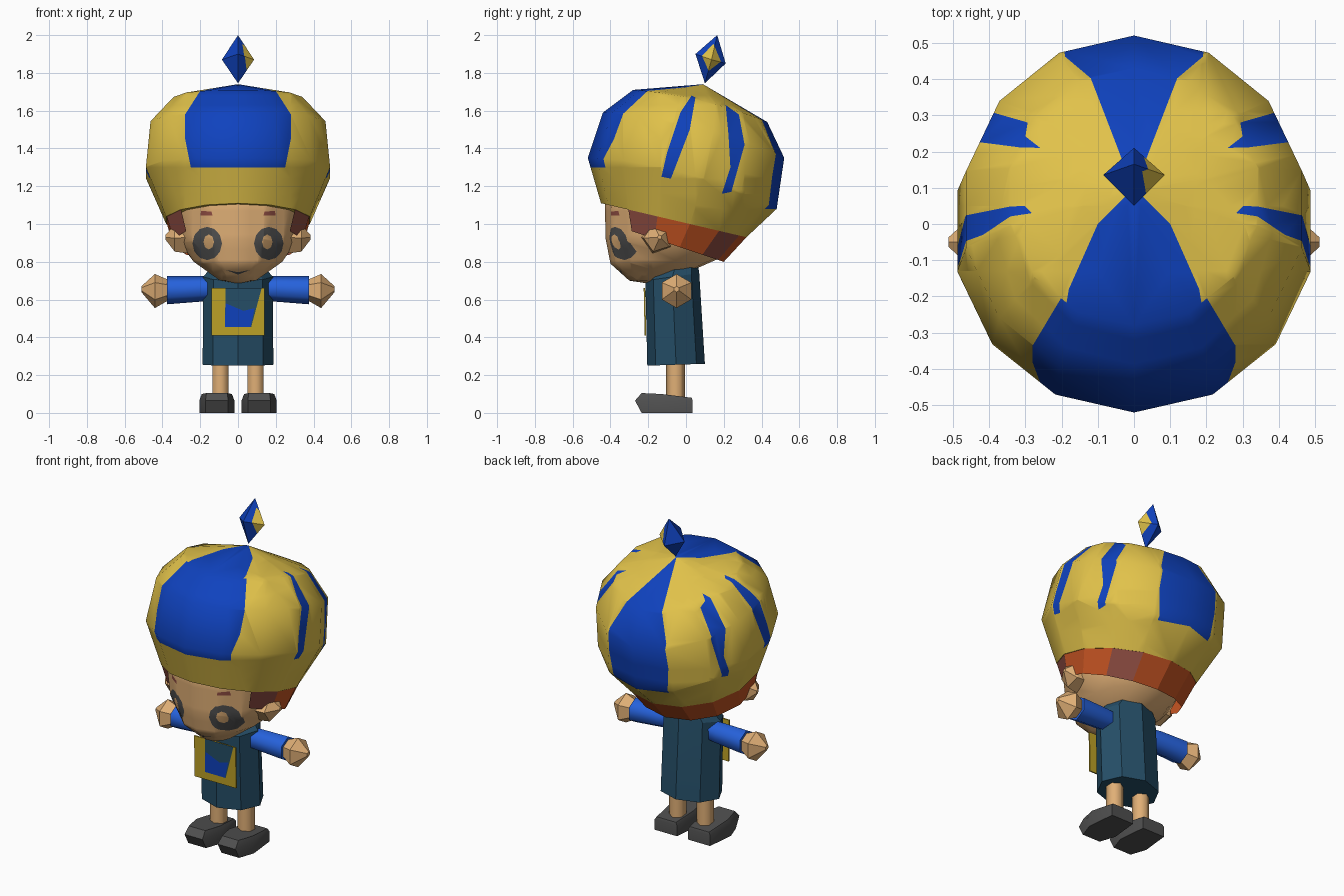
import bpy, bmesh, math
from mathutils import Vector

if "Cube" in bpy.data.objects:
    bpy.data.objects.remove(bpy.data.objects["Cube"])


def srgb(name, r, g, b):
    m = bpy.data.materials.new(name)
    lin = [((c / 255 + 0.055) / 1.055) ** 2.4 if c > 10 else c / 255 / 12.92 for c in (r, g, b)]
    m.diffuse_color = (*lin, 1)
    m.use_nodes = True
    m.node_tree.nodes["Principled BSDF"].inputs["Base Color"].default_value = m.diffuse_color
    return m


YELLOW = srgb("hat_yellow", 225, 194, 74)
BLUE = srgb("deep_blue", 15, 66, 190)
SLEEVE = srgb("sleeve_blue", 38, 98, 220)
TEAL = srgb("robe_teal", 37, 78, 103)
SKIN = srgb("skin", 224, 175, 118)
GREY = srgb("dark_grey", 80, 80, 80)
ORANGE = srgb("hair_orange", 195, 83, 34)
BROWN = srgb("hair_brown", 143, 77, 66)
GOLD = srgb("panel_gold", 190, 162, 38)


def ring(front, back, hw, n, lift=0.0, x=0.0):
    """Tilted oval through a front and back (y, z) point."""
    pts = []
    for k in range(n):
        a = 2 * math.pi * k / n
        t = (1 - math.cos(a)) / 2
        pts.append((x + hw * math.sin(a), front[0] + (back[0] - front[0]) * t,
                    front[1] + (back[1] - front[1]) * t + lift * math.sin(a) ** 2))
    return pts


def side_ring(x, y, z, r, n):
    """Circle facing along x."""
    return [(x, y + r * math.cos(2 * math.pi * (k + .5) / n),
             z + r * math.sin(2 * math.pi * (k + .5) / n)) for k in range(n)]


def loft(name, rings, mats, angle=30, cap=True):
    bm = bmesh.new()
    vs = [[bm.verts.new(p) for p in r] for r in rings]
    n = len(rings[0])
    for a, b in zip(vs, vs[1:]):
        for k in range(n):
            bm.faces.new((a[k], a[(k + 1) % n], b[(k + 1) % n], b[k]))
    if cap:
        bm.faces.new(vs[0][::-1])
        bm.faces.new(vs[-1])
        bmesh.ops.remove_doubles(bm, verts=bm.verts[:], dist=1e-4)
        bmesh.ops.recalc_face_normals(bm, faces=bm.faces[:])
    me = bpy.data.meshes.new(name)
    bm.to_mesh(me)
    bm.free()
    ob = bpy.data.objects.new(name, me)
    bpy.context.collection.objects.link(ob)
    for m in mats:
        me.materials.append(m)
    smooth(ob, angle)
    return ob


def smooth(ob, angle):
    if angle:
        bpy.ops.object.select_all(action='DESELECT')
        ob.select_set(True)
        bpy.context.view_layer.objects.active = ob
        bpy.ops.object.shade_smooth_by_angle(angle=math.radians(angle))


def inside(poly, p):
    hit = False
    for (ax, ay), (bx, by) in zip(poly, poly[1:] + poly[:1]):
        if (ay > p[1]) != (by > p[1]) and p[0] < ax + (p[1] - ay) * (bx - ax) / (by - ay):
            hit = not hit
    return hit


def paint(ob, poly, axis, sign, slot, facing=0.12):
    """Cut a flat outline, projected along an axis, into the surface and colour it."""
    i, j = ((1, 2), (0, 2), (0, 1))[axis]
    us, vs = [p[0] for p in poly], [p[1] for p in poly]
    box = [(min(us), min(vs)), (max(us), min(vs)), (max(us), max(vs)), (min(us), max(vs))]
    bm = bmesh.new()
    bm.from_mesh(ob.data)

    def pick(local):
        bm.normal_update()
        out = [f for f in bm.faces if f.normal[axis] * sign > facing]
        if local:
            out = [f for f in out if inside(box, [f.calc_center_median()[q] for q in (i, j)])]
        return out

    for outline, local in ((box, False), (poly, True)):
        for a, b in zip(outline, outline[1:] + outline[:1]):
            co, no = Vector((0, 0, 0)), Vector((0, 0, 0))
            co[i], co[j] = a
            no[i], no[j] = a[1] - b[1], b[0] - a[0]
            faces = pick(local)
            geom = faces + list({e for f in faces for e in f.edges}) + list({v for f in faces for v in f.verts})
            bmesh.ops.bisect_plane(bm, geom=geom, dist=1e-5, plane_co=co, plane_no=no.normalized())
    for f in pick(True):
        c = f.calc_center_median()
        if inside(poly, (c[i], c[j])):
            f.material_index = slot
    bm.to_mesh(ob.data)
    bm.free()


def mirrored(half):
    return half + [(-x, y) for x, y in half[::-1] if x > 1e-6]


def oval(cx, cz, rx, rz, n):
    return [(cx + rx * math.cos(2 * math.pi * k / n), cz + rz * math.sin(2 * math.pi * k / n))
            for k in range(n)]


# Puffy tilted hat
N = 14
RIM = ((-.45, 1.11), (.32, .93), .39)
hat = loft("hat", [ring(*RIM, N),
                   ring((-.52, 1.35), (.48, 1.08), .50, N, .06),
                   ring((-.44, 1.59), (.52, 1.35), .475, N, .05),
                   ring((-.28, 1.71), (.43, 1.54), .35, N, .03),
                   ring((.09, 1.74), (.09, 1.74), 0, N)], [YELLOW, BLUE], 55)
# Front, crown and back stripes
paint(hat, mirrored([(0, 1.30), (.25, 1.30), (.28, 1.45), (.28, 1.58), (.2, 1.705), (0, 1.73)]), 1, -1, 1, .3)
paint(hat, mirrored([(0, .1), (.1, 0), (.18, -.18), (.2, -.3), (0, -.3)]), 2, 1, 1, .83)
paint(hat, mirrored([(0, 1.08), (.18, 1.08), (.2, 1.25), (.19, 1.4), (.12, 1.55), (.05, 1.66), (0, 1.74)]), 1, 1, 1, .15)
# Slim side stripes
for s in (1, -1):
    paint(hat, [(.05, 1.67), (.02, 1.5), (-.08, 1.24), (-.13, 1.25), (-.1, 1.38), (-.03, 1.59), (.03, 1.68)], 0, s, 1)
    paint(hat, [(.21, 1.63), (.28, 1.58), (.31, 1.42), (.24, 1.17), (.19, 1.16), (.235, 1.3), (.225, 1.47)], 0, s, 1)

# Gem floating on the hat
gem = loft("hat_gem", [[(0, .10, 1.745)] * 4,
                       [(0, .05, 1.90), (.085, .135, 1.87), (0, .21, 1.85), (-.085, .135, 1.87)],
                       [(0, .165, 2.0)] * 4], [BLUE, YELLOW], 0)
paint(gem, [(.12, 1.81), (.085, 1.89), (.145, 1.955), (.185, 1.86)], 0, 1, 1)

# Head
head = loft("head", [ring((-.2, .685), (-.2, .685), 0, N),
                     ring((-.30, .70), (-.08, .705), .10, N),
                     ring((-.40, .79), (.17, .815), .24, N),
                     ring((-.425, .92), (.20, .87), .31, N),
                     ring((-.43, 1.10), (.26, .97), .345, N),
                     ring((-.38, 1.30), (.28, 1.20), .35, N)], [SKIN, GREY, BROWN], 55)
# Eyes, brows and mouth
for s in (1, -1):
    paint(head, oval(s * .163, .897, .078, .088, 12), 1, -1, 1)
    paint(head, oval(s * .155, .905, .028, .04, 8), 1, -1, 0)
    paint(head, [(s * .135, 1.045), (s * .2, 1.045), (s * .195, 1.07), (s * .14, 1.065)], 1, -1, 2)
paint(head, [(-.065, .757), (0, .732), (.065, .757), (0, .745)], 1, -1, 1)

# Hair band around the sides and back
hair = loft("hair", [ring((-.40, 1.0), (.20, .80), .35, N), ring(*RIM[:2], .386, N)],
            [ORANGE, BROWN], 0, cap=False)
bm = bmesh.new()
bm.from_mesh(hair.data)
bm.faces.ensure_lookup_table()
for k, f in enumerate(bm.faces):
    f.material_index = int(k in (2, 5, 11))
bmesh.ops.delete(bm, geom=[f for k, f in enumerate(bm.faces) if k < 2 or k > 11], context='FACES')
bm.to_mesh(hair.data)
bm.free()

# Robe
loft("robe", [ring((-.205, .25), (.10, .26), .187, 8),
              ring((-.215, .70), (.07, .74), .185, 8),
              ring((-.16, .78), (.06, .81), .12, 8)], [TEAL], 30)

# Chest panel
panel = loft("chest_panel", [[(-.14, y, .41), (.14, y, .41), (.14, y - .005, .66), (-.14, y - .005, .66)]
                             for y in (-.211, -.219)], [GOLD, TEAL, BLUE], 0)
paint(panel, [(-.065, .66), (.125, .66), (.07, .455), (-.07, .455)], 1, -1, 1)
paint(panel, [(-.07, .455), (.066, .455), (.088, .555), (.03, .54), (-.065, .58)], 1, -1, 2)

for s, side in ((1, "right"), (-1, "left")):
    # Ear
    loft(side + "_ear", [side_ring(s * .26, -.15, .93, .09, 5), side_ring(s * .335, -.15, .925, .075, 5),
                         side_ring(s * .385, -.14, .93, .012, 5)], [SKIN], 30)
    # Sleeve and hand
    loft(side + "_sleeve", [side_ring(s * .10, -.06, .66, .06, 6), side_ring(s * .20, -.055, .657, .068, 6),
                            side_ring(s * .375, -.05, .65, .075, 6)], [SLEEVE], 65)
    loft(side + "_hand", [side_ring(s * .37, -.05, .65, .055, 6), side_ring(s * .44, -.05, .645, .09, 6),
                          side_ring(s * .512, -.05, .655, .015, 6)], [SKIN], 40)
    # Leg
    loft(side + "_leg", [ring((-.105, z), (-.005, z), .048, 6, x=s * .093) for z in (.07, .32)], [SKIN], 65)
    # Shoe
    sole = [(-.06, -.235), (.06, -.235), (.093, -.14), (.075, .035), (-.075, .035), (-.093, -.14)]
    top = [(-.055, -.235, .105), (.055, -.235, .105), (.08, -.13, .1),
           (.065, .03, .08), (-.065, .03, .08), (-.08, -.13, .1)]
    cx = s * .112
    loft(side + "_shoe", [[(cx + x, y, 0) for x, y in sole],
                          [(cx + x, y - (.035 if y < -.2 else 0), .065) for x, y in sole],
                          [(cx + x, y, z) for x, y, z in top]], [GREY], 25)
